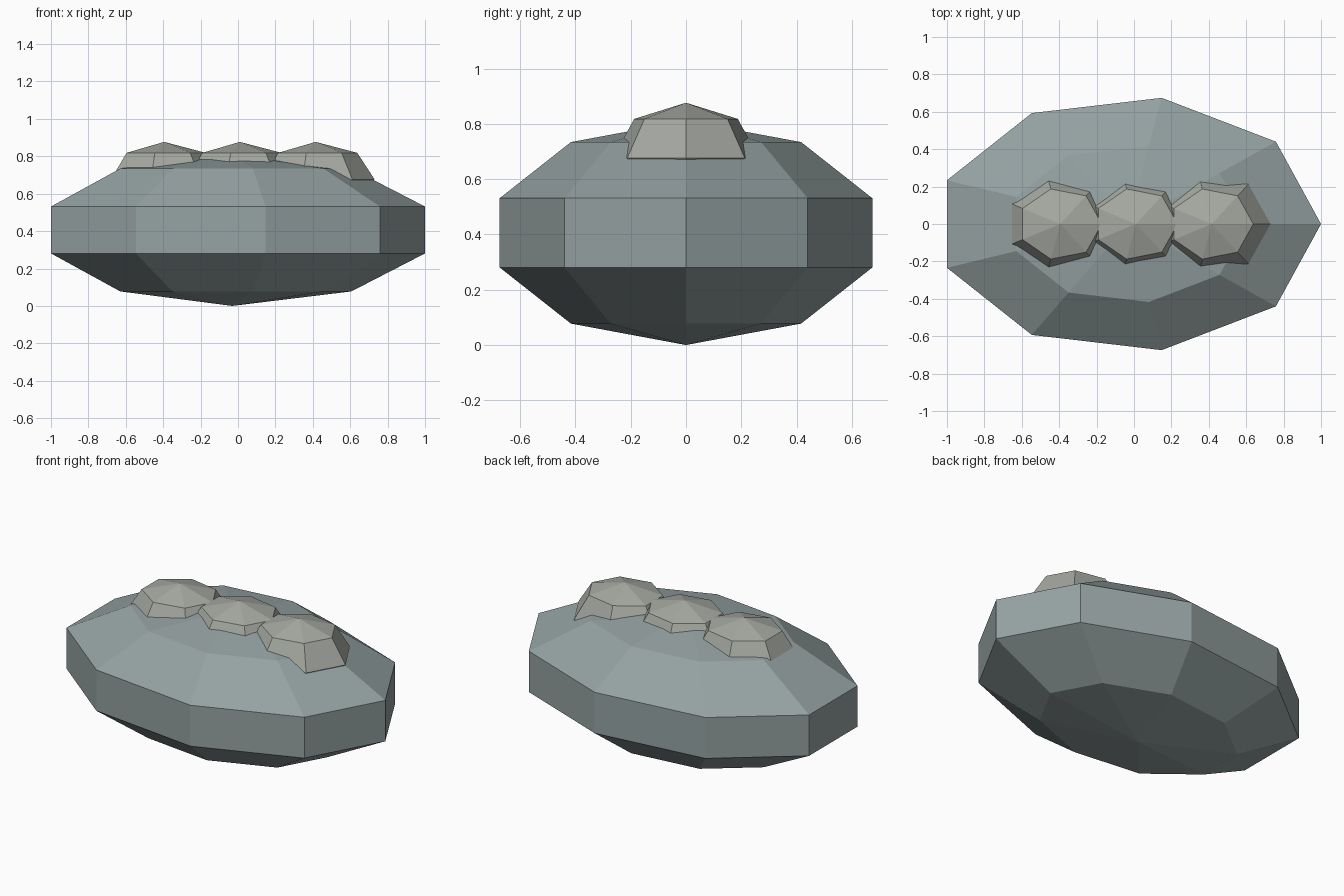
import bpy, bmesh
from math import sin, cos, pi

if "Cube" in bpy.data.objects:
    bpy.data.objects.remove(bpy.data.objects["Cube"])


def material(name, rgb):
    m = bpy.data.materials.new(name)
    m.diffuse_color = (*rgb, 1)
    m.use_nodes = True
    m.node_tree.nodes["Principled BSDF"].inputs["Base Color"].default_value = m.diffuse_color
    return m


def faceted_ellipsoid(name, sides, rings, centre, radii, mat):
    """Low-poly ellipsoid with one corner of every ring pointing to +x."""
    bm = bmesh.new()
    cx, cy, cz = centre
    rx, ry, rz = radii
    top = bm.verts.new((cx, cy, cz + rz))
    bottom = bm.verts.new((cx, cy, cz - rz))
    loops = []
    for i in range(1, rings):
        p = pi * i / rings
        loops.append([bm.verts.new((cx + rx * sin(p) * cos(2 * pi * k / sides),
                                    cy + ry * sin(p) * sin(2 * pi * k / sides),
                                    cz + rz * cos(p))) for k in range(sides)])
    for k in range(sides):
        n = (k + 1) % sides
        bm.faces.new((top, loops[0][k], loops[0][n]))
        bm.faces.new((bottom, loops[-1][n], loops[-1][k]))
        for a, b in zip(loops, loops[1:]):
            bm.faces.new((a[k], b[k], b[n], a[n]))
    bmesh.ops.recalc_face_normals(bm, faces=bm.faces)
    mesh = bpy.data.meshes.new(name)
    bm.to_mesh(mesh)
    bm.free()
    mesh.materials.append(mat)
    ob = bpy.data.objects.new(name, mesh)
    bpy.context.collection.objects.link(ob)
    return ob


body_mat = material("body_grey", (0.30, 0.36, 0.36))
bump_mat = material("bump_grey", (0.38, 0.40, 0.36))

# Main body: nine-sided flattened ellipsoid
faceted_ellipsoid("body", 9, 5, (-0.031, 0, 0.406), (1.084, 0.72, 0.406), body_mat)

# Row of three seven-sided bumps sunk into the top
for i in range(3):
    faceted_ellipsoid(f"top_bump_{i + 1}", 7, 4, (-0.395 + 0.405 * i, 0, 0.677),
                      (0.315, 0.272, 0.2), bump_mat)
